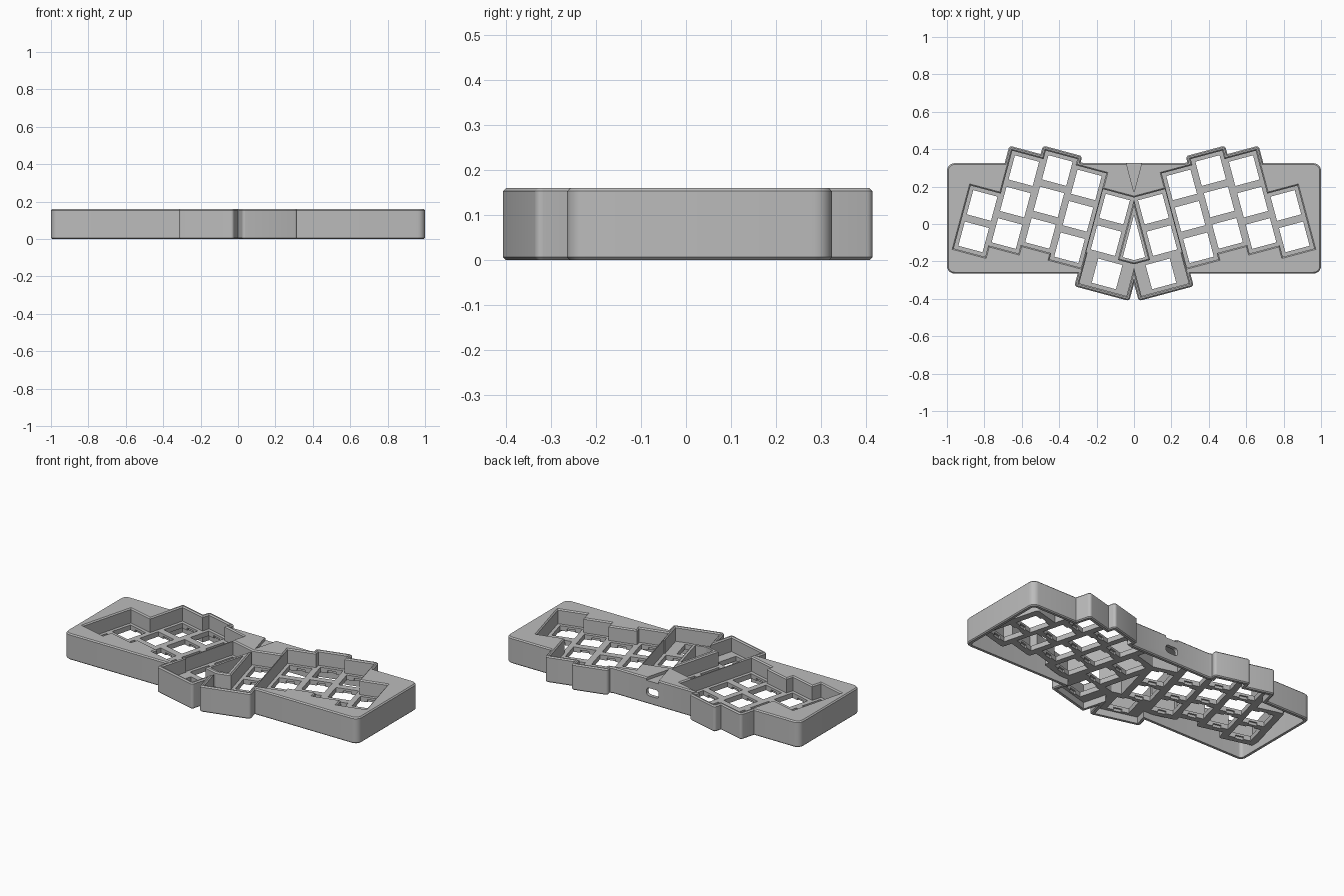
import bpy, bmesh, math
from mathutils import Matrix

old = bpy.data.objects.get("Cube")
if old:
    bpy.data.objects.remove(old, do_unlink=True)

grey = bpy.data.materials.new("case_grey")
grey.use_nodes = True
grey.diffuse_color = (0.5, 0.5, 0.5, 1)
grey.node_tree.nodes["Principled BSDF"].inputs["Base Color"].default_value = (0.5, 0.5, 0.5, 1)

PITCH, WALL, HEIGHT = 0.174, 0.022, 0.16
PLATE_LOW, PLATE_TOP = 0.04, 0.07
HALF = PITCH / 2
HOLE = 0.067
# Key columns in one tilted half: x, centre y, number of keys
COLUMNS = [(-0.81, -0.2015, 2), (-0.643, -0.051, 3), (-0.47, -0.004, 3),
           (-0.3, -0.038, 3), (-0.121, -0.037, 2)]
THUMB = (-0.07, -0.295)


def rounded(hx, hy, r, seg=5):
    """Outline of a rounded rectangle."""
    if r <= 0:
        return [(hx, hy), (-hx, hy), (-hx, -hy), (hx, -hy)]
    pts = []
    for q, (sx, sy) in enumerate([(1, 1), (-1, 1), (-1, -1), (1, -1)]):
        for i in range(seg + 1):
            a = math.radians(90 * (q + i / seg))
            pts.append((sx * (hx - r) + r * math.cos(a), sy * (hy - r) + r * math.sin(a)))
    return pts


def loft(bm, rings, matrix=Matrix()):
    """Closed solid through rings given as (outline, z)."""
    loops = [[bm.verts.new(matrix @ Matrix.Translation((x, y, z)).translation)
              for x, y in pts] for pts, z in rings]
    n = len(loops[0])
    faces = [bm.faces.new(loops[0][::-1]), bm.faces.new(loops[-1])]
    for low, up in zip(loops, loops[1:]):
        for i in range(n):
            j = (i + 1) % n
            faces.append(bm.faces.new((low[i], low[j], up[j], up[i])))
    bmesh.ops.recalc_face_normals(bm, faces=faces)


def block(bm, hx, hy, r, levels, matrix=Matrix()):
    """Rounded block whose outline grows by a set amount at each level."""
    loft(bm, [(rounded(hx + e, hy + e, r + e if r else 0), z) for z, e in levels], matrix)


def make(name, bm):
    mesh = bpy.data.meshes.new(name)
    bm.to_mesh(mesh)
    bm.free()
    mesh.materials.append(grey)
    ob = bpy.data.objects.new(name, mesh)
    bpy.context.collection.objects.link(ob)
    return ob


def combine(target, other, operation):
    mod = target.modifiers.new(operation, "BOOLEAN")
    mod.operation, mod.solver, mod.object = operation, "EXACT", other
    mod.use_self = True
    bpy.context.view_layer.objects.active = target
    bpy.ops.object.modifier_apply(modifier=mod.name)
    bpy.data.objects.remove(other, do_unlink=True)


def place(side, x, y):
    """Position in the left or right half, tilted toward the middle."""
    return Matrix.Rotation(side * math.radians(15), 4, "Z") @ Matrix.Translation((-side * x, y, 0))


def clusters(bm, grow, r, levels):
    """Blocks covering all key columns and thumb keys."""
    for side in (-1, 1):
        for x, y, n in COLUMNS:
            block(bm, HALF + grow, n * HALF + grow, r, levels, place(side, x, y))
        block(bm, 1.5 * HALF + grow, HALF + grow, r, levels, place(side, *THUMB))


# Outer body with chamfered top and bottom edges
edge = [(0, -0.006), (0.006, 0), (HEIGHT - 0.007, 0), (HEIGHT, -0.007)]
middle = Matrix.Translation((0, 0.03, 0))
bm = bmesh.new()
block(bm, 1, 0.295, 0.04, edge, middle)
case = make("keyboard_case", bm)
bm = bmesh.new()
clusters(bm, WALL, 0.016, edge)
combine(case, make("cluster_walls", bm), "UNION")

# Hollow underside, leaving the cluster walls standing
bm = bmesh.new()
block(bm, 1 - WALL, 0.295 - WALL, 0.02, [(-0.05, 0), (0.132, 0)], middle)
cavity = make("cavity", bm)
bm = bmesh.new()
clusters(bm, WALL, 0.016, [(PLATE_LOW, 0), (0.3, 0)])
combine(cavity, make("cavity_core", bm), "DIFFERENCE")
combine(case, cavity, "DIFFERENCE")

# Recess under the plate
bm = bmesh.new()
clusters(bm, 0, 0, [(-0.05, 0), (PLATE_LOW, 0)])
combine(case, make("lower_recess", bm), "DIFFERENCE")

# Key wells above the plate with a chamfered rim
bm = bmesh.new()
clusters(bm, 0, 0, [(PLATE_TOP, 0), (HEIGHT - 0.007, 0), (HEIGHT + 0.001, 0.008), (0.2, 0.008)])
combine(case, make("key_wells", bm), "DIFFERENCE")

# Switch holes with clip notches
bm = bmesh.new()
for side in (-1, 1):
    keys = [(x, y + (i - (n - 1) / 2) * PITCH) for x, y, n in COLUMNS for i in range(n)]
    for x, y in keys + [THUMB]:
        spot = place(side, x, y)
        block(bm, HOLE, HOLE, 0, [(0.02, 0), (0.1, 0)], spot)
        block(bm, 0.025, HOLE + 0.01, 0, [(0.025, 0), (0.056, 0)], spot)
combine(case, make("switch_holes", bm), "DIFFERENCE")

# Middle opening, back notch and cable port
bm = bmesh.new()
opening = [(0, 0.05), (-0.06, -0.177), (0, -0.193), (0.06, -0.177)]
loft(bm, [(opening, -0.05), (opening, 0.2)])
notch = [(0, 0.17), (0.045, 0.34), (-0.045, 0.34)]
loft(bm, [(notch, 0.142), (notch, 0.2)])
port = Matrix.Translation((0, 0.3, 0.075)) @ Matrix.Rotation(math.pi / 2, 4, "X")
block(bm, 0.042, 0.024, 0.018, [(-0.06, 0), (0.06, 0)], port)
combine(case, make("openings", bm), "DIFFERENCE")

# Smooth the rounded corners, keep edges sharp
bpy.ops.object.select_all(action="DESELECT")
case.select_set(True)
bpy.context.view_layer.objects.active = case
bpy.ops.object.shade_smooth_by_angle(angle=math.radians(25))
